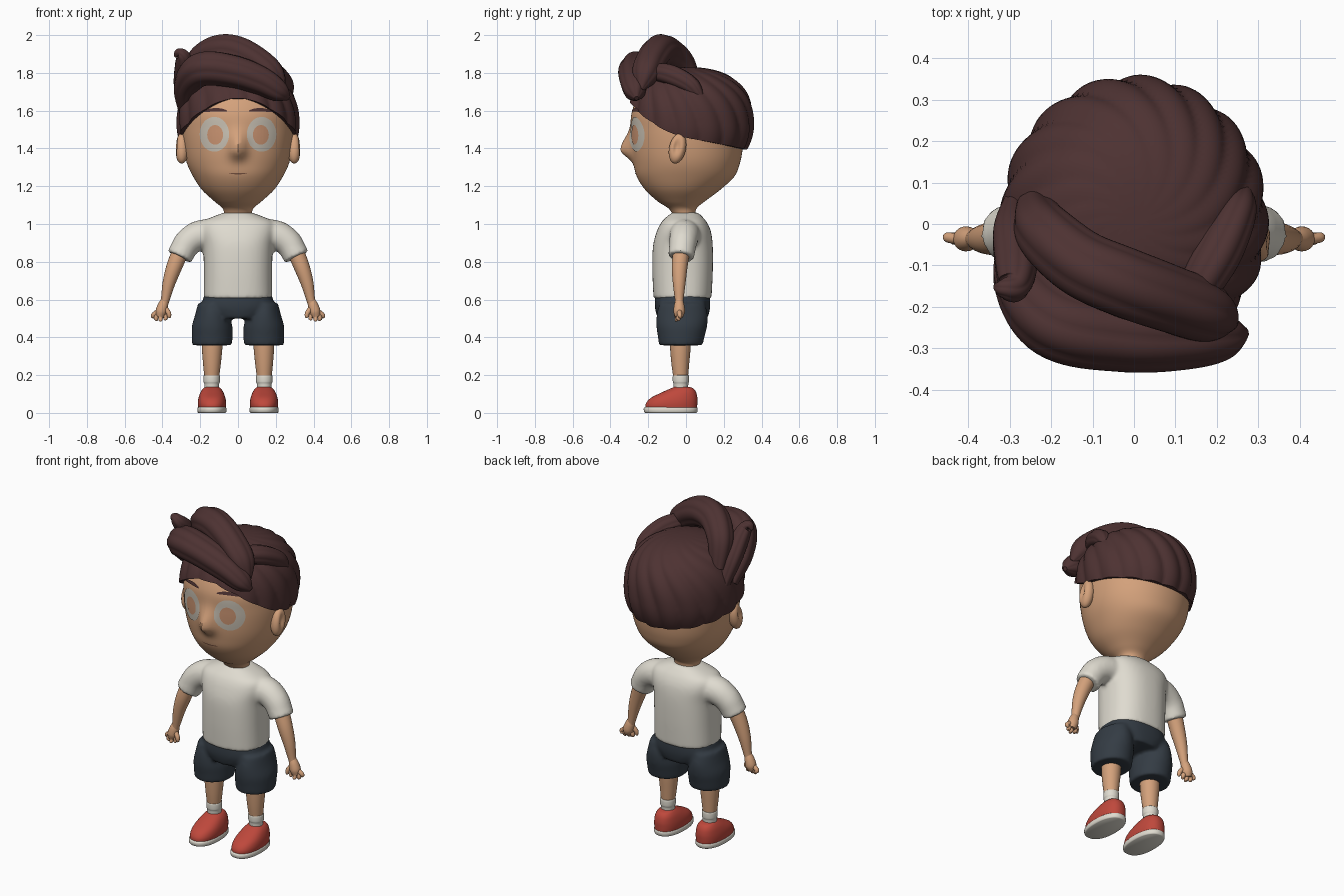
import bpy, bmesh, math
from mathutils import Vector
from mathutils.bvhtree import BVHTree

cube = bpy.data.objects.get("Cube")
if cube:
    bpy.data.objects.remove(cube, do_unlink=True)


def material(name, r, g, b):
    m = bpy.data.materials.new(name)
    m.use_nodes = True
    m.diffuse_color = (r, g, b, 1)
    bsdf = m.node_tree.nodes["Principled BSDF"]
    bsdf.inputs["Base Color"].default_value = (r, g, b, 1)
    bsdf.inputs["Roughness"].default_value = 0.7
    return m


SKIN = material("skin", .66, .36, .20)
SHIRT = material("off_white_cloth", .74, .71, .63)
HAIR = material("dark_brown_hair", .075, .032, .032)
SHORTS = material("charcoal_cloth", .034, .045, .058)
SHOE = material("red_shoe", .52, .065, .045)
EYE = material("eye_white", .58, .53, .45)
IRIS = material("iris_tan", .60, .30, .17)
LIP = material("mouth_brown", .22, .10, .06)


def blend(rows, steps):
    """Catmull-Rom interpolation of tuples."""
    rows = [rows[0]] + list(rows) + [rows[-1]]
    out = []
    for i in range(1, len(rows) - 2):
        a, b, c, d = rows[i - 1:i + 3]
        for k in range(steps):
            t = k / steps
            out.append([.5 * (2 * q + (r - p) * t + (2 * p - 5 * q + 4 * r - s) * t * t
                              + (3 * q - p - 3 * r + s) * t ** 3)
                        for p, q, r, s in zip(a, b, c, d)])
    return out + [list(rows[-1])]


def finish(name, bm, mat, angle=50):
    me = bpy.data.meshes.new(name)
    bm.to_mesh(me)
    bm.free()
    me.materials.append(mat)
    me.shade_smooth()
    me.set_sharp_from_angle(angle=math.radians(angle))
    ob = bpy.data.objects.new(name, me)
    bpy.context.scene.collection.objects.link(ob)
    return ob


def skin(bm, rings):
    """Closed surface through a list of point rings."""
    vs = [[bm.verts.new(p) for p in ring] for ring in rings]
    n = len(rings[0])
    faces = [bm.faces.new((a[i], a[(i + 1) % n], b[(i + 1) % n], b[i]))
             for a, b in zip(vs, vs[1:]) for i in range(n)]
    faces += [bm.faces.new(vs[0][::-1]), bm.faces.new(vs[-1])]
    bmesh.ops.recalc_face_normals(bm, faces=faces)


def stack(rows, cx=0, n=48, power=2, steps=6):
    """Horizontal rings from rows of (z, front y, back y, half width)."""
    rings = []
    for z, f, b, w in blend(rows, steps):
        ring = []
        for i in range(n):
            a = math.tau * i / n
            c, s = [math.copysign(abs(v) ** (2 / power), v) for v in (math.cos(a), math.sin(a))]
            ring.append(Vector((cx + w * c, (f + b) / 2 + (b - f) / 2 * s, z)))
        rings.append(ring)
    return rings


def tube(rows, n=24, steps=8, groove=0, lobes=7):
    """Round sweep along rows of (x, y, z, radius)."""
    rows = blend(rows, steps)
    pts = [Vector(r[:3]) for r in rows]
    rings, side, old = [], None, None
    for i, p in enumerate(pts):
        t = (pts[min(i + 1, len(pts) - 1)] - pts[max(i - 1, 0)]).normalized()
        if side is None:
            side = t.orthogonal().normalized()
        else:
            side = old.rotation_difference(t) @ side
        old, up = t, t.cross(side)
        ring = []
        for k in range(n):
            a = math.tau * k / n
            r = rows[i][3] * (1 + groove * (abs(math.cos(a * lobes / 2)) - .5))
            ring.append(p + (side * math.cos(a) + up * math.sin(a)) * r)
        rings.append(ring)
    return rings


def part(name, mat, *surfaces, fuse=False):
    bm = bmesh.new()
    for rings in surfaces:
        skin(bm, rings)
    ob = finish(name, bm, mat)
    if fuse:  # melt overlapping pieces into one garment
        re = ob.modifiers.new("fuse", 'REMESH')
        re.mode, re.voxel_size, re.use_smooth_shade = 'VOXEL', .01, True
        sm = ob.modifiers.new("soften", 'SMOOTH')
        sm.factor, sm.iterations = .5, 8
    return ob


def flip(rows, s):
    return [(s * r[0],) + tuple(r[1:]) for r in rows]


# Head with neck and pulled-out nose
head_rings = stack([(1.03, -.06, .05, .07), (1.08, -.09, .055, .08), (1.12, -.15, .10, .125),
                    (1.18, -.215, .18, .19), (1.25, -.26, .255, .237), (1.32, -.277, .285, .27),
                    (1.4, -.287, .30, .288), (1.5, -.29, .305, .297), (1.6, -.285, .29, .29),
                    (1.7, -.23, .25, .25), (1.78, -.09, .12, .12)], n=96, power=2.1)
for ring in head_rings:
    for p in ring:
        if p.y < 0:
            dz = p.z - 1.39
            p.y -= .06 * math.exp(-(p.x / .042) ** 2 - (dz / (.085 if dz > 0 else .045)) ** 2)
head = part("head", SKIN, head_rings)
tree = BVHTree.FromPolygons([v.co for v in head.data.vertices],
                            [p.vertices for p in head.data.polygons])


def decal(name, mat, cx, cz, rx, rz, lift, bend=0, tilt=0):
    """Thin patch laid on the face."""
    bm = bmesh.new()
    rings = []
    for k in range(1, 9):
        ring = []
        for i in range(40):
            a = math.tau * i / 40
            u, w = k / 8 * math.cos(a), k / 8 * math.sin(a)
            x, z = cx + rx * u, cz + rz * w - bend * u * u + tilt * u
            hit = tree.ray_cast(Vector((x, -1, z)), Vector((0, 1, 0)))[0]
            ring.append(bm.verts.new((x, hit.y - lift, z)))
        rings.append(ring)
    bm.faces.new(rings[0])
    for a, b in zip(rings, rings[1:]):
        for i in range(40):
            j = (i + 1) % 40
            bm.faces.new((a[i], b[i], b[j], a[j]))
    bm.normal_update()
    bmesh.ops.reverse_faces(bm, faces=[f for f in bm.faces if f.normal.y > 0])
    finish(name, bm, mat)


decal("mouth", LIP, 0, 1.266, .05, .0035, .003, bend=-.004)
for s, side in ((1, "left"), (-1, "right")):
    # Eyes and eyebrows
    decal(side + "_eye", EYE, s * .125, 1.475, .078, .092, .004)
    decal(side + "_iris", IRIS, s * .121, 1.472, .042, .052, .007)
    decal(side + "_eyebrow", HAIR, s * .12, 1.605, .062, .009, .006, bend=.009, tilt=-s * .002)

    # Ear with hollow
    bm = bmesh.new()
    bmesh.ops.create_uvsphere(bm, u_segments=32, v_segments=24, radius=1)
    for v in bm.verts:
        x, y, z = v.co
        if x > 0:
            x -= .55 * math.exp(-((y + .1) / .4) ** 2 - ((z - .1) / .5) ** 2)
        v.co = (s * (.298 + .038 * x), -.045 + .045 * y + .012 * z, 1.4 + .08 * z)
    bmesh.ops.recalc_face_normals(bm, faces=bm.faces)
    finish(side + "_ear", bm, SKIN)

    # Arm, palm and fingers
    part(side + "_arm", SKIN, tube(flip([(.29, -.02, .89, .045), (.335, -.033, .78, .042),
         (.365, -.036, .69, .034), (.385, -.036, .6, .023), (.392, -.036, .575, .022)], s)))
    hand = [tube(flip([(.388, -.036, .60, .018), (.397, -.036, .57, .027), (.407, -.036, .535, .03),
                       (.413, -.038, .508, .021)], s))]
    for dx, dy, dz in ((.385, -.045, .49), (.41, -.05, .484), (.432, -.04, .487), (.447, -.03, .5)):
        hand.append(tube(flip([(.408, -.036, .545, .015), (dx, (dy - .036) / 2, dz + .02, .0125),
                               (dx, dy, dz + .006, .010), (dx, dy, dz, .004)], s), n=12))
    hand.append(tube(flip([(.39, -.04, .56, .014), (.368, -.05, .53, .013), (.364, -.052, .51, .01),
                           (.364, -.052, .502, .004)], s), n=12))
    part(side + "_hand", SKIN, *hand)

    # Leg, sock and shoe
    part(side + "_leg", SKIN, tube([(s * .135, -.03, .42, .056), (s * .137, -.03, .34, .054),
         (s * .138, -.03, .26, .047), (s * .139, -.028, .18, .038)]))
    part(side + "_sock", SHIRT, tube([(s * .139, -.027, .1, .038), (s * .139, -.027, .15, .039),
         (s * .139, -.027, .165, .043), (s * .139, -.027, .195, .043), (s * .139, -.027, .2, .038)], steps=4))
    part(side + "_shoe", SHOE, stack([(.02, -.215, .058, .072), (.05, -.212, .06, .075),
         (.08, -.185, .06, .071), (.11, -.125, .053, .06), (.13, -.08, .038, .046),
         (.138, -.06, .015, .034)], s * .138, power=2.3))
    part(side + "_sole", SHIRT, stack([(0, -.215, .055, .072), (.006, -.222, .06, .077),
         (.024, -.224, .062, .077), (.03, -.218, .058, .073)], s * .138, power=2.3, steps=2))

# Shirt with both sleeves
torso = stack([(.605, -.172, .135, .182), (.75, -.178, .142, .181), (.88, -.175, .142, .185),
               (.96, -.155, .132, .2), (1.01, -.13, .11, .19), (1.04, -.1, .085, .13),
               (1.06, -.075, .065, .075)], power=2.4)
sleeve = [(.1, -.005, .945, .085), (.2, -.008, .94, .08), (.262, -.015, .905, .074),
          (.295, -.022, .855, .07), (.31, -.026, .825, .07)]
part("shirt", SHIRT, torso, tube(sleeve), tube(flip(sleeve, -1)), fuse=True)

# Shorts
waist = stack([(.5, -.15, .115, .13), (.56, -.165, .128, .187), (.63, -.162, .127, .178)], power=2.4)
trouser = [(.358, -.143, .088, .106), (.41, -.15, .1, .108), (.46, -.157, .112, .107),
           (.52, -.155, .115, .09), (.58, -.14, .1, .075)]
part("shorts", SHORTS, waist, stack(trouser, .137), stack(trouser, -.137), fuse=True)

# Hair cap: swirled dome with a hairline that drops toward the back
N, ROWS = 160, 44
cap = []
for j in range(-1, ROWS):
    t = max(j, 0) / ROWS
    ring = []
    for i in range(N):
        a = math.tau * i / N
        c = math.cos(a)
        low = (1.455 + .06 * c + .15 * max(c, 0) ** 2 - 1.53) / .3
        phi = math.asin(low) * (1 - t) + math.pi / 2 * t
        h = math.sin(phi)
        p = 2.4 if h > 0 else 2
        r = (1 - abs(h) ** p) ** (1 / p)
        r *= 1 + .045 * (abs(math.cos(8 * (a + 1.3 * t * t))) - .6)
        r *= .86 if j < 0 else 1
        ring.append(Vector((.32 * r * math.sin(a), .01 - (.335 if c > 0 else .345) * r * c, 1.53 + .3 * h)))
    cap.append(ring)
part("hair_cap", HAIR, cap)

# Swept locks of hair
locks = {
    "front_lock": [(-.28, -.03, 1.6, .035), (-.275, -.13, 1.73, .065), (-.19, -.235, 1.82, .088),
                   (-.03, -.27, 1.81, .085), (.12, -.275, 1.76, .075), (.22, -.27, 1.7, .055),
                   (.27, -.262, 1.665, .012)],
    "top_lock": [(-.24, .04, 1.7, .045), (-.215, -.02, 1.84, .07), (-.13, -.095, 1.908, .08),
                 (-.03, -.14, 1.917, .083), (.08, -.18, 1.87, .08), (.18, -.215, 1.79, .07),
                 (.24, -.24, 1.71, .015)],
    "curl_lock": [(-.28, .05, 1.62, .035), (-.29, -.02, 1.74, .05), (-.285, -.1, 1.83, .05),
                  (-.29, -.15, 1.885, .038), (-.315, -.155, 1.905, .024), (-.335, -.15, 1.885, .006)],
    "side_lock": [(.265, .08, 1.66, .02), (.25, .03, 1.73, .045), (.21, -.06, 1.78, .055),
                  (.165, -.14, 1.8, .05), (.13, -.2, 1.79, .03)],
}
for name, rows in locks.items():
    part(name, HAIR, tube(rows, n=56, steps=10, groove=.07))
